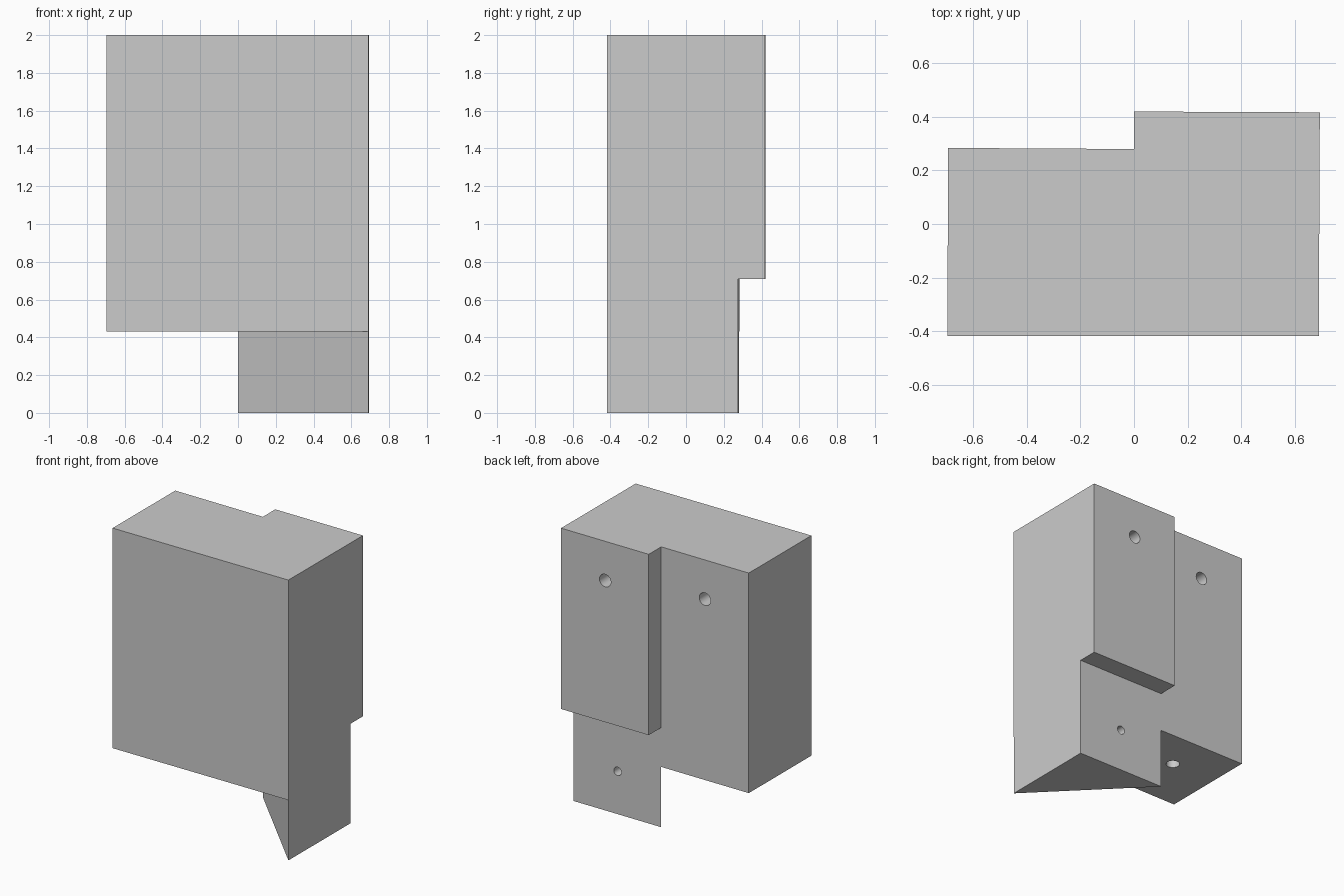
import bpy, bmesh, math
from mathutils import Matrix

if "Cube" in bpy.data.objects:
    bpy.data.objects.remove(bpy.data.objects["Cube"])


def prism(name, outline, z0, z1):
    """Extrude a counter-clockwise XY outline from z0 to z1."""
    bm = bmesh.new()
    face = bm.faces.new([bm.verts.new((x, y, z0)) for x, y in outline])
    top = bmesh.ops.extrude_face_region(bm, geom=[face])["geom"]
    verts = [v for v in top if isinstance(v, bmesh.types.BMVert)]
    bmesh.ops.translate(bm, verts=verts, vec=(0, 0, z1 - z0))
    bmesh.ops.recalc_face_normals(bm, faces=bm.faces)
    return to_object(name, bm)


def drill(name, centre, radius, depth, axis):
    """Cylinder centred on the opening, reaching `depth` into the body."""
    bm = bmesh.new()
    turn = Matrix.Rotation(math.pi / 2, 4, 'X') if axis == 'Y' else Matrix()
    bmesh.ops.create_cone(bm, cap_ends=True, segments=32, radius1=radius,
                          radius2=radius, depth=depth * 2,
                          matrix=Matrix.Translation(centre) @ turn)
    return to_object(name, bm)


def to_object(name, bm):
    mesh = bpy.data.meshes.new(name)
    bm.to_mesh(mesh)
    bm.free()
    obj = bpy.data.objects.new(name, mesh)
    bpy.context.collection.objects.link(obj)
    return obj


def cut(target, cutter):
    cutter.hide_render = True
    mod = target.modifiers.new(cutter.name, 'BOOLEAN')
    mod.operation = 'DIFFERENCE'
    mod.solver = 'EXACT'
    mod.object = cutter
    bpy.context.view_layer.objects.active = target
    bpy.ops.object.modifier_apply(modifier=mod.name)
    bpy.data.objects.remove(cutter)


# Full-height body with the stepped back
body = prism("stepped_block", [(-0.697, -0.418), (0.69, -0.418), (0.694, 0.417),
                               (0, 0.42), (0, 0.28), (-0.694, 0.284)], 0, 2)

# Undercut below the thick half of the back
cut(body, prism("back_undercut", [(-0.1, 0.2806), (1, 0.2745), (1, 1), (-0.1, 1)],
                -0.5, 0.71))

# Undercut that leaves only the triangular foot
cut(body, prism("foot_undercut", [(-1, -1), (1.267, -1), (0, 0.28), (0.3, 1), (-1, 1)],
                -0.5, 0.43))

# Screw holes: two upper, one in the foot, one in the underside
holes = [((0.345, 0.418, 1.72), 0.045, 'Y'), ((-0.347, 0.282, 1.72), 0.045, 'Y'),
         ((0.345, 0.279, 0.305), 0.03, 'Y'), ((-0.347, -0.013, 0.43), 0.045, 'Z')]
for i, (centre, radius, axis) in enumerate(holes):
    cut(body, drill(f"hole_{i}", centre, radius, 0.2, axis))

# Flat block faces, smooth hole walls
body.select_set(True)
bpy.context.view_layer.objects.active = body
bpy.ops.object.shade_smooth_by_angle(angle=math.radians(30))
